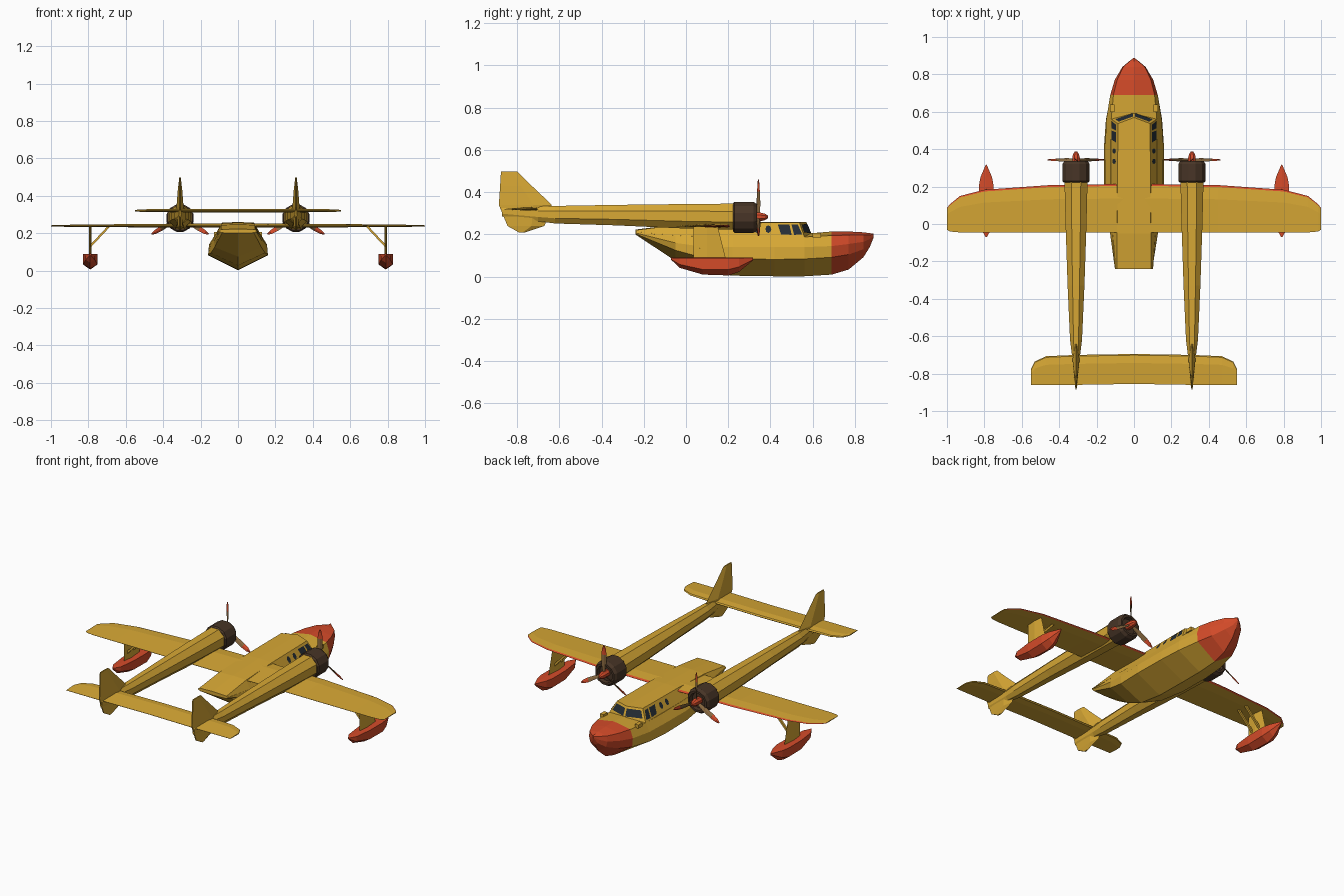
import bpy, bmesh, math
from mathutils import Vector

def material(name, c):
    m = bpy.data.materials.new(name)
    m.diffuse_color = (*c, 1)
    return m

YEL = material("yellow_paint", (0.68, 0.39, 0.035))
RED = material("red_paint", (0.66, 0.07, 0.022))
DARK = material("dark_cowl", (0.065, 0.036, 0.02))
GLASS = material("dark_glass", (0.018, 0.026, 0.036))
TAN = material("blade_tan", (0.25, 0.14, 0.05))

def loft(name, rings, mats, pick=None, cx=0, s=1):
    """Skin equal-length rings; caps are split down the middle. pick(centre) gives material slot."""
    bm = bmesh.new()
    vs = [[bm.verts.new(((p[0] + cx) * s, p[1], p[2])) for p in r] for r in rings]
    n = len(rings[0])
    for a, b in zip(vs, vs[1:]):
        for i in range(n):
            j = (i + 1) % n
            bm.faces.new((a[i], a[j], b[j], b[i]))
    for r in (vs[0], vs[-1]):
        bm.faces.new(r[:n // 2 + 1])
        bm.faces.new(r[n // 2:] + r[:1])
    bmesh.ops.remove_doubles(bm, verts=bm.verts, dist=0.0003)
    bmesh.ops.recalc_face_normals(bm, faces=bm.faces)
    if pick:
        for f in bm.faces:
            f.material_index = pick(f.calc_center_median())
    me = bpy.data.meshes.new(name)
    bm.to_mesh(me)
    bm.free()
    for m in mats:
        me.materials.append(m)
    ob = bpy.data.objects.new(name, me)
    bpy.context.collection.objects.link(ob)
    return ob

def sym(half):
    """Mirror a half section that starts and ends on x = 0."""
    return half + [(-x, y, z) for x, y, z in half[-2:0:-1]]

def oval(y, w, z0, z1, n, cx=0):
    h, c = (z1 - z0) / 2, (z0 + z1) / 2
    k = 1 / math.cos(math.pi / n)
    return [(cx + w * k * math.sin(a), y, c - h * k * math.cos(a))
            for a in [(i + 0.5) * 2 * math.pi / n for i in range(n)]]

def panel(name, pts, mat, s=1):
    """Thin glass pane."""
    me = bpy.data.meshes.new(name)
    me.from_pydata([(x * s, y, z) for x, y, z in pts], [], [list(range(len(pts)))[::s]])
    me.materials.append(mat)
    ob = bpy.data.objects.new(name, me)
    bpy.context.collection.objects.link(ob)

# hull: y, keel z, chine, side, shoulder (x, z), deck centre z
hull = [
    (-0.24, 0.200, 0.085, 0.203, 0.098, 0.208, 0.102, 0.213, 0.214),
    (-0.05, 0.075, 0.125, 0.125, 0.128, 0.160, 0.115, 0.195, 0.205),
    (0.06, 0.028, 0.145, 0.095, 0.145, 0.145, 0.122, 0.190, 0.200),
    (0.22, 0.005, 0.160, 0.085, 0.155, 0.140, 0.125, 0.188, 0.200),
    (0.42, 0.002, 0.160, 0.082, 0.153, 0.140, 0.125, 0.188, 0.200),
    (0.56, 0.002, 0.150, 0.084, 0.148, 0.140, 0.122, 0.188, 0.203),
    (0.69, 0.010, 0.122, 0.092, 0.127, 0.145, 0.110, 0.195, 0.214),
    (0.77, 0.034, 0.090, 0.105, 0.103, 0.155, 0.090, 0.197, 0.214),
    (0.84, 0.092, 0.052, 0.130, 0.062, 0.165, 0.058, 0.198, 0.210),
    (0.87, 0.140, 0.020, 0.155, 0.026, 0.178, 0.024, 0.198, 0.206),
    (0.888, 0.185, 0.002, 0.188, 0.002, 0.193, 0.002, 0.200, 0.204)]
loft("hull", [sym([(0, y, k), (a, y, b), (c, y, d), (e, y, f), (0, y, t)])
              for y, k, a, b, c, d, e, f, t in hull],
     [YEL, RED], lambda c: int(c.y > 0.68))

# cabin with V windshield: y, base x, base z, top x, top z, forward sweep
cabin = [(-0.24, 0.102, 0.209, 0.092, 0.220, 0), (-0.05, 0.116, 0.192, 0.09, 0.244, 0),
         (0.2, 0.125, 0.186, 0.088, 0.254, 0), (0.545, 0.123, 0.186, 0.086, 0.257, 0.04)]
loft("cabin", [sym([(0, y + 1.4 * v, bz - 0.002), (bx, y + 0.4 * v, bz), (tx, y - 0.2 * v, tz),
                    (0, y + 0.6 * v, tz + 0.003)]) for y, bx, bz, tx, tz, v in cabin], [YEL])

# glazing
def on_side(y, z):
    return (0.127 - (z - 0.186) * 0.54, y, z + 0.001)
for s in (1, -1):
    panel("side_window", [on_side(0.435, 0.245), on_side(0.45, 0.2), on_side(0.50, 0.197), on_side(0.49, 0.245)], GLASS, s)
    panel("side_window", [on_side(0.50, 0.245), on_side(0.512, 0.197), on_side(0.55, 0.2), on_side(0.53, 0.245)], GLASS, s)
    for y in (0.39, 0.335):
        panel("porthole", [on_side(y + 0.014 * math.cos(a), 0.224 + 0.018 * math.sin(a))
                           for a in [i * math.pi / 4 for i in range(8)]], GLASS, s)
    # windshield pane interpolated across the slanted front face
    c = [Vector(p) for p in ((0, 0.601, 0.184), (0.123, 0.561, 0.186), (0.086, 0.537, 0.257), (0, 0.569, 0.26))]
    pane = []
    for u, v in ((0.06, 0.3), (0.9, 0.3), (0.9, 0.85), (0.06, 0.85)):
        p = c[0].lerp(c[1], u).lerp(c[3].lerp(c[2], u), v)
        pane.append((p.x, p.y + 0.003, p.z + 0.001))
    panel("windshield", pane, GLASS, s)
    # deck fitting beside the nose
    loft("deck_cleat", [[(x, y, z) for x, z in ((-.012, .185), (.012, .185), (.012, .207), (-.012, .207))]
                        for y in (0.60, 0.64)], [YEL], cx=0.117, s=s)

# wing-like surfaces: stations are x, leading y, trailing y, half thickness
def aerofoil(x, le, te, t, z):
    prof = ((0, 0), (0.04, 0.6), (0.3, 1), (1, 0.08), (1, -0.08), (0.3, -0.7), (0.04, -0.5))
    return [(x, le + (te - le) * f, z + t * h) for f, h in prof]
def both(st):
    return [(-a, b, c, d) for a, b, c, d in st[:0:-1]] + st

wing = both([(0, 0.215, -0.045, 0.014), (0.45, 0.208, -0.045, 0.011), (0.8, 0.183, -0.045, 0.008),
             (0.93, 0.15, -0.045, 0.006), (0.985, 0.105, -0.04, 0.005), (1.0, 0.085, -0.03, 0.003)])
w = loft("wing", [aerofoil(*st, 0.239) for st in wing], [YEL, RED])
pts = sorted((a, b) for a, b, c, d in wing)
for f in w.data.polygons:
    x = f.center.x
    for (x0, y0), (x1, y1) in zip(pts, pts[1:]):
        if x0 < x < x1 and f.center.y > y0 + (y1 - y0) * (x - x0) / (x1 - x0) - 0.012:
            f.material_index = 1
tail = both([(0, -0.695, -0.855, 0.011), (0.31, -0.70, -0.86, 0.011), (0.47, -0.707, -0.86, 0.009),
             (0.53, -0.735, -0.86, 0.007), (0.55, -0.775, -0.86, 0.004)])
loft("tailplane", [aerofoil(*st, 0.32) for st in tail], [YEL])

for s in (1, -1):
    # tail boom
    boom = [(0.24, 0.062, 0.222, 0.346), (0.0, 0.056, 0.228, 0.344), (-0.33, 0.045, 0.243, 0.34),
            (-0.62, 0.032, 0.252, 0.335), (-0.70, 0.022, 0.262, 0.333), (-0.87, 0.006, 0.285, 0.33)]
    loft("tail_boom", [oval(*b, 8) for b in boom], [YEL], cx=0.31, s=s)
    # fin: z, leading y, trailing y, half thickness
    fin = [(0.209, -0.765, -0.79, 0.004), (0.24, -0.67, -0.845, 0.012), (0.34, -0.635, -0.886, 0.019),
           (0.43, -0.73, -0.88, 0.012), (0.498, -0.80, -0.876, 0.004)]
    loft("tail_fin", [[(0, a, z), (t, a * .65 + b * .35, z), (0.003, b, z), (-0.003, b, z),
                       (-t, a * .65 + b * .35, z)] for z, a, b, t in fin], [YEL], cx=0.31, s=s)
    # engine cowl with recessed mouth
    cowl = [(0.222, 0.066), (0.23, 0.073), (0.32, 0.073), (0.337, 0.062), (0.337, 0.05), (0.315, 0.046)]
    loft("engine_cowl", [oval(y, r, 0.281 - r, 0.281 + r, 12) for y, r in cowl], [DARK], cx=0.31, s=s)
    # spinner
    spin = [(0.31, 0.02), (0.355, 0.02), (0.375, 0.015), (0.388, 0.006)]
    loft("spinner", [oval(y, r, 0.283 - r, 0.283 + r, 8) for y, r in spin], [RED], cx=0.31, s=s)
    # three twisted blades with red tips
    for k in range(3):
        ang = k * math.tau / 3
        ca, sa = math.cos(ang), math.sin(ang)
        rings = []
        for r, hw, tw in ((0.01, 0.007, 1.0), (0.06, 0.013, 0.8), (0.12, 0.014, 0.5), (0.155, 0.011, 0.4), (0.176, 0.003, 0.3)):
            sec = []
            for u, v in ((-hw, 0), (0, -0.003), (hw, 0), (0, 0.003)):
                x, y = u * math.cos(tw) - v * math.sin(tw), u * math.sin(tw) + v * math.cos(tw)
                sec.append((x * ca + r * sa, 0.343 + y, 0.283 + r * ca - x * sa))
            rings.append(sec)
        loft("propeller_blade", rings, [TAN, RED],
             lambda c: int(math.hypot(c.x * s - 0.31, c.z - 0.283) > 0.125), cx=0.31, s=s)
    # wing float: y, keel z, chine (x, z), deck x, deck z
    flt = [(-0.07, 0.08, 0.003, 0.082, 0.003, 0.088), (-0.03, 0.042, 0.024, 0.058, 0.026, 0.088),
           (0.08, 0.010, 0.038, 0.034, 0.039, 0.088), (0.20, 0.006, 0.040, 0.034, 0.040, 0.088),
           (0.25, 0.022, 0.030, 0.046, 0.031, 0.088), (0.318, 0.078, 0.002, 0.081, 0.002, 0.088)]
    loft("wing_float", [sym([(0, y, k), (a, y, b), (c, y, d), (0, y, d + 0.003)])
                        for y, k, a, b, c, d in flt], [RED], cx=0.79, s=s)
    # float strut and diagonal braces
    loft("float_strut", [[(0, f, z), (0.007, 0.1, z), (0, 0.035, z), (-0.007, 0.1, z)]
                         for z, f in ((0.08, 0.19), (0.238, 0.15))], [YEL], cx=0.79, s=s)
    for y in (0.07, 0.13):
        loft("float_brace", [[(x - .004, y - .006, z - .004), (x + .004, y - .006, z + .004),
                              (x + .004, y + .006, z + .004), (x - .004, y + .006, z - .004)]
                             for x, z in ((0.79, 0.13), (0.69, 0.237))], [YEL], s=s)
